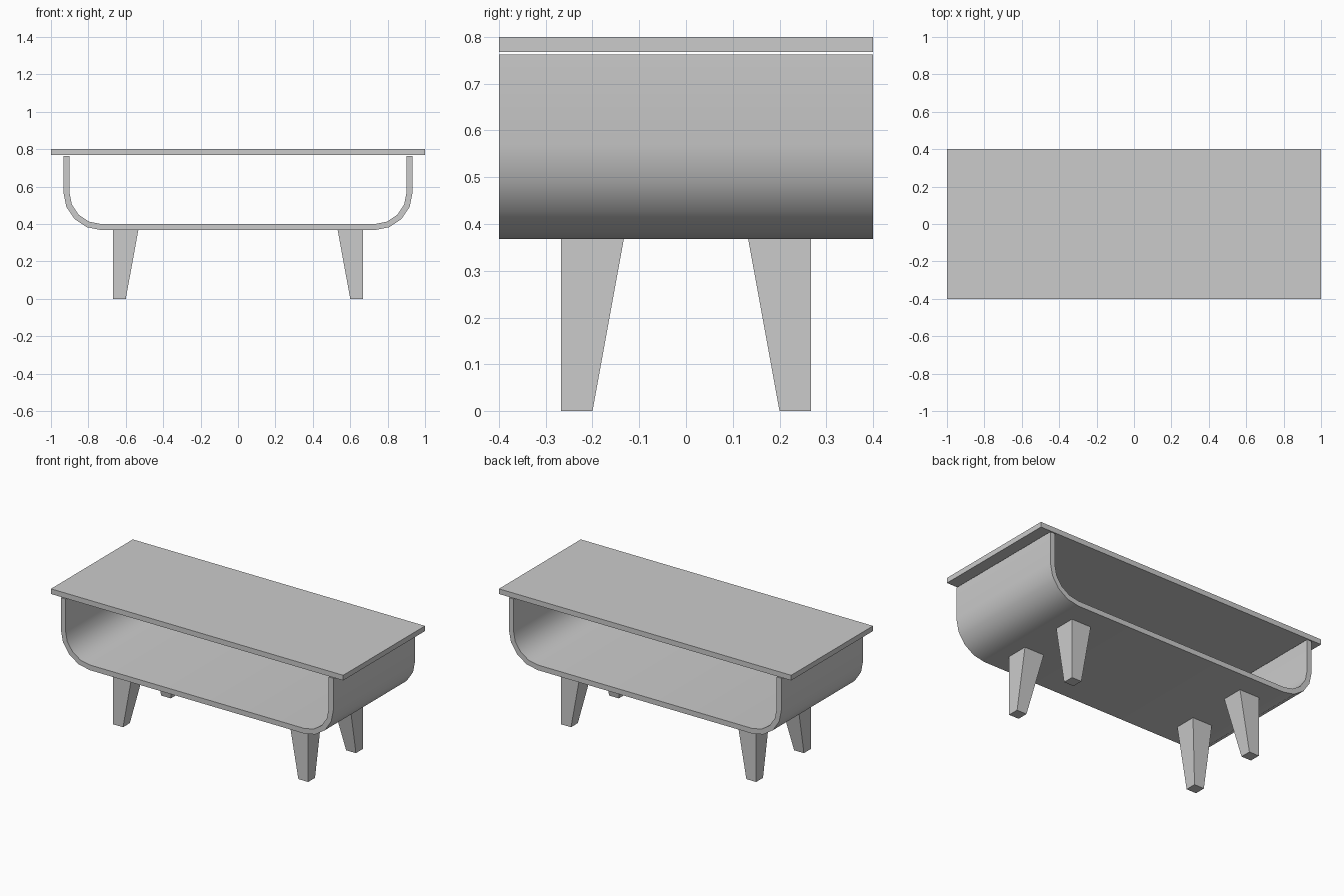
import bpy
import bmesh
from math import sin, cos, pi

if "Cube" in bpy.data.objects:
    bpy.data.objects.remove(bpy.data.objects["Cube"], do_unlink=True)

# Single grey finish
GREY = (0.6, 0.6, 0.6, 1)
grey = bpy.data.materials.new("plain_grey")
grey.use_nodes = True
grey.diffuse_color = GREY
grey.node_tree.nodes["Principled BSDF"].inputs["Base Color"].default_value = GREY

DEPTH = 0.4        # half depth of top and tray
FLOOR = 0.368      # underside of tray
WALL = 0.032       # tray thickness


def finish(name, bm):
    bmesh.ops.recalc_face_normals(bm, faces=bm.faces)
    mesh = bpy.data.meshes.new(name)
    bm.to_mesh(mesh)
    bm.free()
    mesh.materials.append(grey)
    obj = bpy.data.objects.new(name, mesh)
    bpy.context.collection.objects.link(obj)
    return obj


def box(name, lo, hi):
    bm = bmesh.new()
    bmesh.ops.create_cube(bm, size=1)
    for v in bm.verts:
        v.co = [(a + b) / 2 + c * (b - a) for a, b, c in zip(lo, hi, v.co)]
    return finish(name, bm)


def u_path(inset, half_width=0.933, rim=0.763, radius=0.2, steps=4):
    """Rounded U from the left rim, under the floor, to the right rim."""
    r = radius - inset
    cx, cz = half_width - radius, FLOOR + radius
    half = [(half_width - inset, rim)]
    for i in range(steps + 1):
        a = pi / 2 * i / steps
        half.append((cx + r * cos(a), cz - r * sin(a)))
    return half + [(-x, z) for x, z in reversed(half)]


# Table top
box("table_top", (-1, -DEPTH, 0.768), (1, DEPTH, 0.8))

# Open U-shaped tray: strips between the outer and inner paths
bm = bmesh.new()
rings = [[[bm.verts.new((x, y, z)) for x, z in u_path(inset)]
          for y in (-DEPTH, DEPTH)] for inset in (0, WALL)]
(out_f, out_b), (in_f, in_b) = rings
for a, b in ((out_f, out_b), (in_f, in_b), (out_f, in_f), (out_b, in_b)):
    for i in range(len(a) - 1):
        bm.faces.new((a[i], a[i + 1], b[i + 1], b[i]))
for i in (0, -1):
    bm.faces.new((out_f[i], out_b[i], in_b[i], in_f[i]))
tray = finish("tray", bm)
bpy.ops.object.select_all(action="DESELECT")
tray.select_set(True)
bpy.context.view_layer.objects.active = tray
bpy.ops.object.shade_smooth_by_angle(angle=pi / 6)

# Legs: outer faces upright, inner faces tapering towards the foot
for side, sx in (("left", 1), ("right", -1)):
    for end, sy in (("front", -1), ("back", 1)):
        leg = box(f"{end}_{side}_leg", (0.533, 0.133, 0), (0.667, 0.267, FLOOR))
        bm = bmesh.new()
        bm.from_mesh(leg.data)
        for v in bm.verts:
            if v.co.z < 0.1:
                v.co.x = max(v.co.x, 0.6)
                v.co.y = max(v.co.y, 0.2)
            v.co.x *= sx
            v.co.y *= sy
        bmesh.ops.recalc_face_normals(bm, faces=bm.faces)
        bm.to_mesh(leg.data)
        bm.free()
